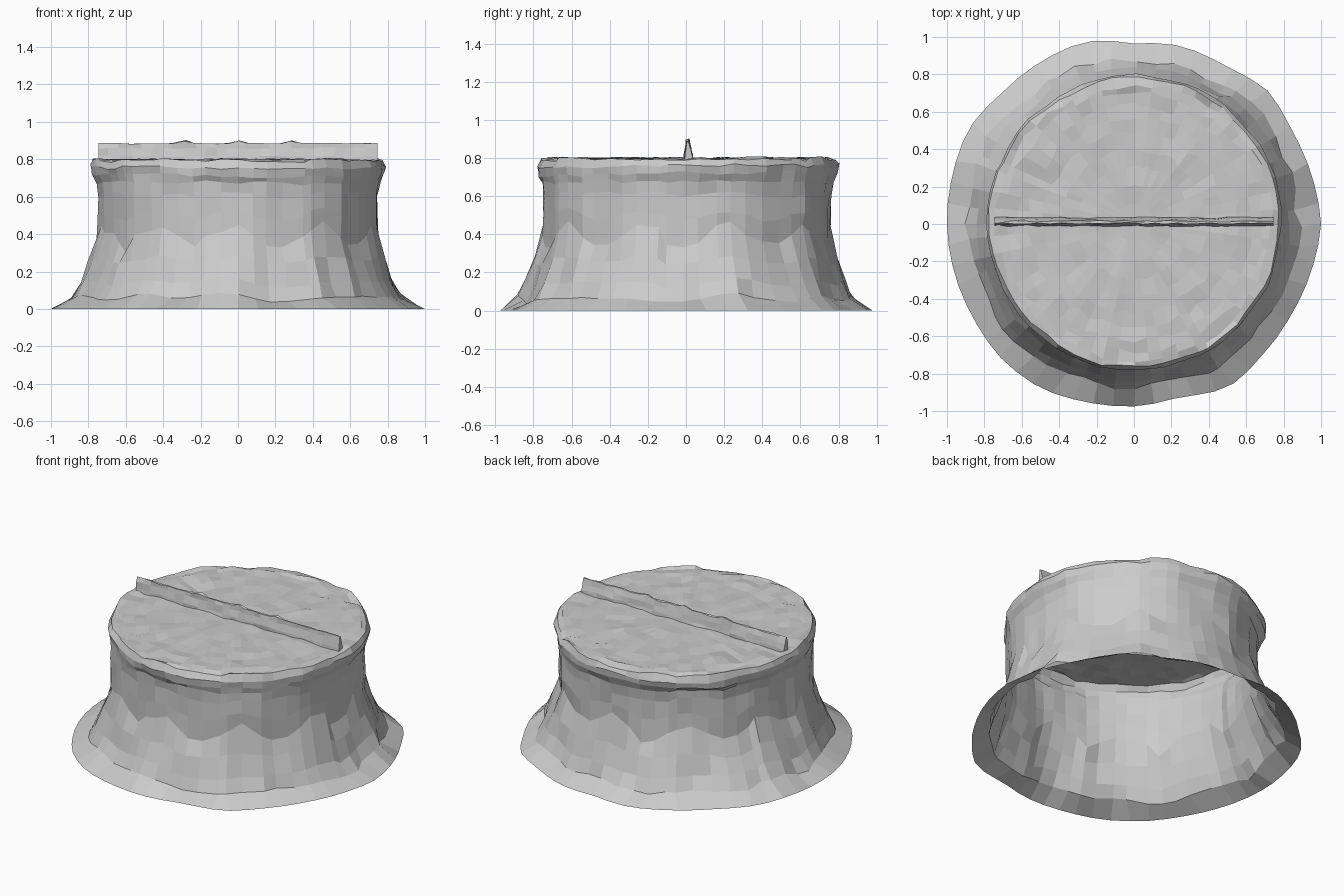
import bpy, bmesh, math, random
from mathutils import Vector, noise

random.seed(4)
if "Cube" in bpy.data.objects:
    bpy.data.objects.remove(bpy.data.objects["Cube"], do_unlink=True)

stone = bpy.data.materials.new("stone grey")
stone.use_nodes = True
GREY = (0.6, 0.6, 0.6, 1)
stone.diffuse_color = GREY
stone.node_tree.nodes["Principled BSDF"].inputs["Base Color"].default_value = GREY

SEG = 56
# Outline of the foot, one radius every 15 degrees from +x
FOOT = [1.0, .985, .98, 1.01, .975, .985, .965, 1.01, 1.0, .995, 1.02, 1.005,
        1.0, .995, .995, 1.01, 1.01, .985, .975, .955, 1.01, .98, .97, .98]
# How far the upper wall bulges, every 45 degrees from +x
BULGE = [.005, .035, .025, -.005, -.005, .035, .005, .035]


def around(table, angle):
    t = angle / math.tau * len(table)
    i = int(t)
    here, after = table[i % len(table)], table[(i + 1) % len(table)]
    return here + (after - here) * (t - i)


def rough(x, y, z, scale):
    return noise.noise(Vector((x, y, z)) * scale)


def finish(name, bm):
    bmesh.ops.recalc_face_normals(bm, faces=bm.faces)
    mesh = bpy.data.meshes.new(name)
    bm.to_mesh(mesh)
    bm.free()
    mesh.materials.append(stone)
    obj = bpy.data.objects.new(name, mesh)
    bpy.context.collection.objects.link(obj)
    return obj


def bridge(bm, low, high):
    for i in range(len(low)):
        j = (i + 1) % len(low)
        bm.faces.new((low[i], low[j], high[j], high[i]))


# Flared rock wall, open underneath:
# radius, height, roughness, scallop height, share of the bulge
WALL = [(1.0, 0, 0, 0, 0), (.89, .06, .03, .015, 0), (.845, .14, .026, .015, .1),
        (.795, .26, .02, .02, .3), (.748, .39, .014, .055, .6),
        (.742, .5, .014, .025, .9), (.74, .61, .014, .01, 1),
        (.75, .675, .012, 0, .8), (.778, .715, .012, 0, .2),
        (.787, .755, .012, 0, .1), (.772, .793, .016, 0, 0)]
# Flat cap rings
CAP = [.735, .69, .63, .56, .48, .39, .3, .2, .1]
SHIFT = .008  # the upper rim sits slightly toward the back

bm = bmesh.new()
rings = []
wobble = [random.uniform(-.035, .035) for _ in range(SEG)]
for row, (radius, height, bump, scallop, share) in enumerate(WALL):
    ring = []
    for i in range(SEG):
        a = math.tau * i / SEG
        c, s = math.cos(a), math.sin(a)
        wave = math.cos(10 * (a - 1.5 * math.pi)) + rough(c, s, 5, 2)
        r = radius + share * around(BULGE, a)
        if row < 3:
            r += (around(FOOT, a) - 1) * (1 - row / 3)
        # Low frequency bulges run up the wall, fine chips differ per row
        r += bump * (1.2 * rough(c, s, height * .4, 4) + .45 * random.uniform(-1, 1))
        z = height + scallop * (wave + .5 * random.uniform(-1, 1))
        if row in (1, 2):
            z += .04 * rough(c, s, 2, 3)
        if row > 5:
            z += .025 * rough(c, s, row * .1, 3) + random.uniform(-.008, .008)
        b = a + (wobble[i] if row else 0)
        y = r * math.sin(b) + (SHIFT if row > 7 else 0)
        ring.append(bm.verts.new((r * math.cos(b), y, z)))
    rings.append(ring)
for radius in CAP:
    ring = []
    for i in range(SEG):
        b = math.tau * i / SEG + wobble[i] * .7
        r = radius + random.uniform(-.018, .018) * min(1, radius * 2)
        x, y = r * math.cos(b), r * math.sin(b) + SHIFT
        chip = .008 * min(1, radius * radius * 2)
        z = .797 + .014 * rough(x, y, 0, 7) + random.uniform(-chip, chip)
        ring.append(bm.verts.new((x, y, z)))
    rings.append(ring)
for low, high in zip(rings, rings[1:]):
    bridge(bm, low, high)
bm.faces.new(rings[-1])
finish("rock_stump", bm)

# Thin tapered ridge across the cap
bm = bmesh.new()
SECTION = [(-.012, .785), (-.009, .815), (0, .86), (.003, .885),
           (.016, .885), (.024, .85), (.032, .815), (.036, .785)]
STEPS = 26
slices = []
for n in range(STEPS + 1):
    x = -.745 + 1.49 * n / STEPS
    inner = 0 < n < STEPS
    lift = .015 if n in (8, 13, 18) else 0
    loop = []
    for y, z in SECTION:
        dx = random.uniform(-.012, .012) if inner else 0
        dz = random.uniform(-.004, .004) + (lift if z > .86 else 0)
        loop.append(bm.verts.new((x + dx, y + random.uniform(-.005, .005), z + dz)))
    slices.append(loop)
for low, high in zip(slices, slices[1:]):
    bridge(bm, low, high)
for end in (slices[0], slices[-1]):
    bm.faces.new(end)
finish("top_ridge", bm)
